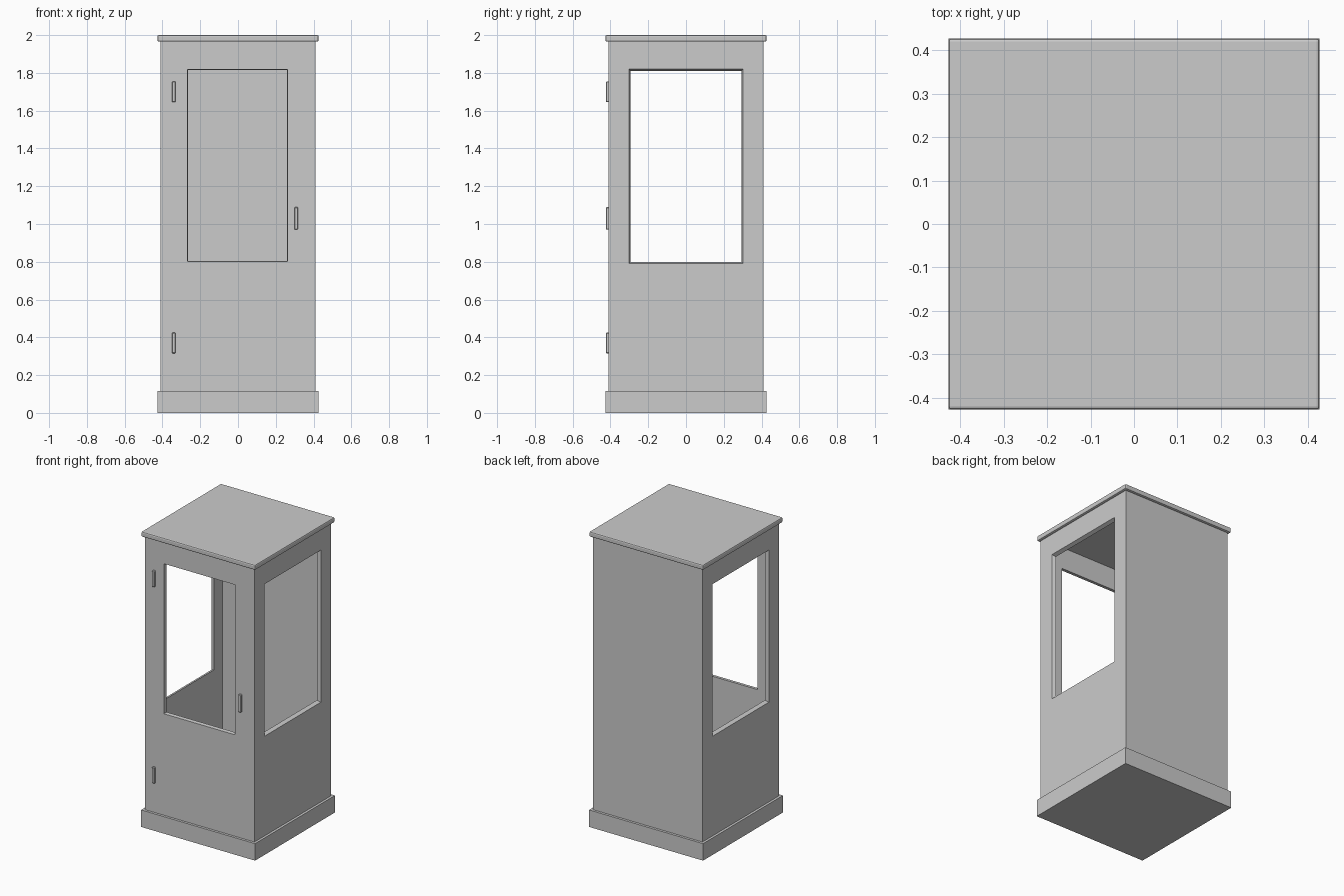
import bpy, bmesh, math
from mathutils import Matrix, Vector

default = bpy.data.objects.get("Cube")
if default:
    bpy.data.objects.remove(default)

GREY = (0.6, 0.6, 0.6, 1)
paint = bpy.data.materials.new("plain_grey")
paint.use_nodes = True
paint.diffuse_color = GREY
paint.node_tree.nodes["Principled BSDF"].inputs["Base Color"].default_value = GREY

HALF = 0.41          # half width of the cabin
WALL = 0.025         # wall thickness
BOTTOM, TOP = 0.1, 1.97


def finish(name, bm):
    bmesh.ops.recalc_face_normals(bm, faces=bm.faces)
    mesh = bpy.data.meshes.new(name)
    bm.to_mesh(mesh)
    bm.free()
    mesh.materials.append(paint)
    obj = bpy.data.objects.new(name, mesh)
    bpy.context.collection.objects.link(obj)
    return obj


def box(name, low, high, bevel=0, segments=1):
    low, high = Vector(low), Vector(high)
    bm = bmesh.new()
    bmesh.ops.create_cube(bm, size=1)
    for v in bm.verts:
        v.co = (low + high) / 2 + v.co * (high - low)
    obj = finish(name, bm)
    if bevel:
        mod = obj.modifiers.new("soft_edges", "BEVEL")
        mod.width, mod.segments = bevel, segments
    return obj


def window_wall(name, angle, x0, x1, z0, z1, lip):
    """A mitred wall with a window whose reveal narrows towards the inside."""
    bm = bmesh.new()

    def ring(left, right, low, high, y):
        corners = ((left, low), (right, low), (right, high), (left, high))
        return [bm.verts.new((x, y, z)) for x, z in corners]

    inner = HALF - WALL
    rings = [
        ring(-HALF, HALF, BOTTOM, TOP, -HALF),
        ring(x0 - lip, x1 + lip, z0 - lip, z1 + lip, -HALF),
        ring(x0, x1, z0, z1, -inner),
        ring(-inner, inner, BOTTOM, TOP, -inner),
    ]
    for a, b in zip(rings, rings[1:] + rings[:1]):
        for i in range(4):
            j = (i + 1) % 4
            bm.faces.new((a[i], a[j], b[j], b[i]))
    bmesh.ops.rotate(bm, verts=bm.verts, matrix=Matrix.Rotation(angle, 3, "Z"))
    return finish(name, bm)


# Plinth and overhanging roof
box("base_plinth", (-0.427, -0.427, 0), (0.427, 0.427, 0.115))
box("roof_slab", (-0.427, -0.427, 1.965), (0.427, 0.427, 2), 0.008, 2)

# Cabin walls: door front, two windowed sides, solid back
window_wall("front_wall", 0, -0.265, 0.26, 0.805, 1.815, 0.003)
window_wall("left_wall", math.pi / 2, -0.293, 0.293, 0.8, 1.81, 0.01)
window_wall("right_wall", -math.pi / 2, -0.293, 0.293, 0.8, 1.81, 0.01)
box("back_wall", (-HALF, HALF - WALL, BOTTOM), (HALF, HALF, TOP))

# Door hinges and handle
for label, z in (("lower", 0.37), ("upper", 1.7)):
    box(label + "_hinge", (-0.35, -0.424, z - 0.055), (-0.33, -0.405, z + 0.055), 0.004)
box("door_handle", (0.298, -0.424, 0.97), (0.318, -0.405, 1.09), 0.004)
